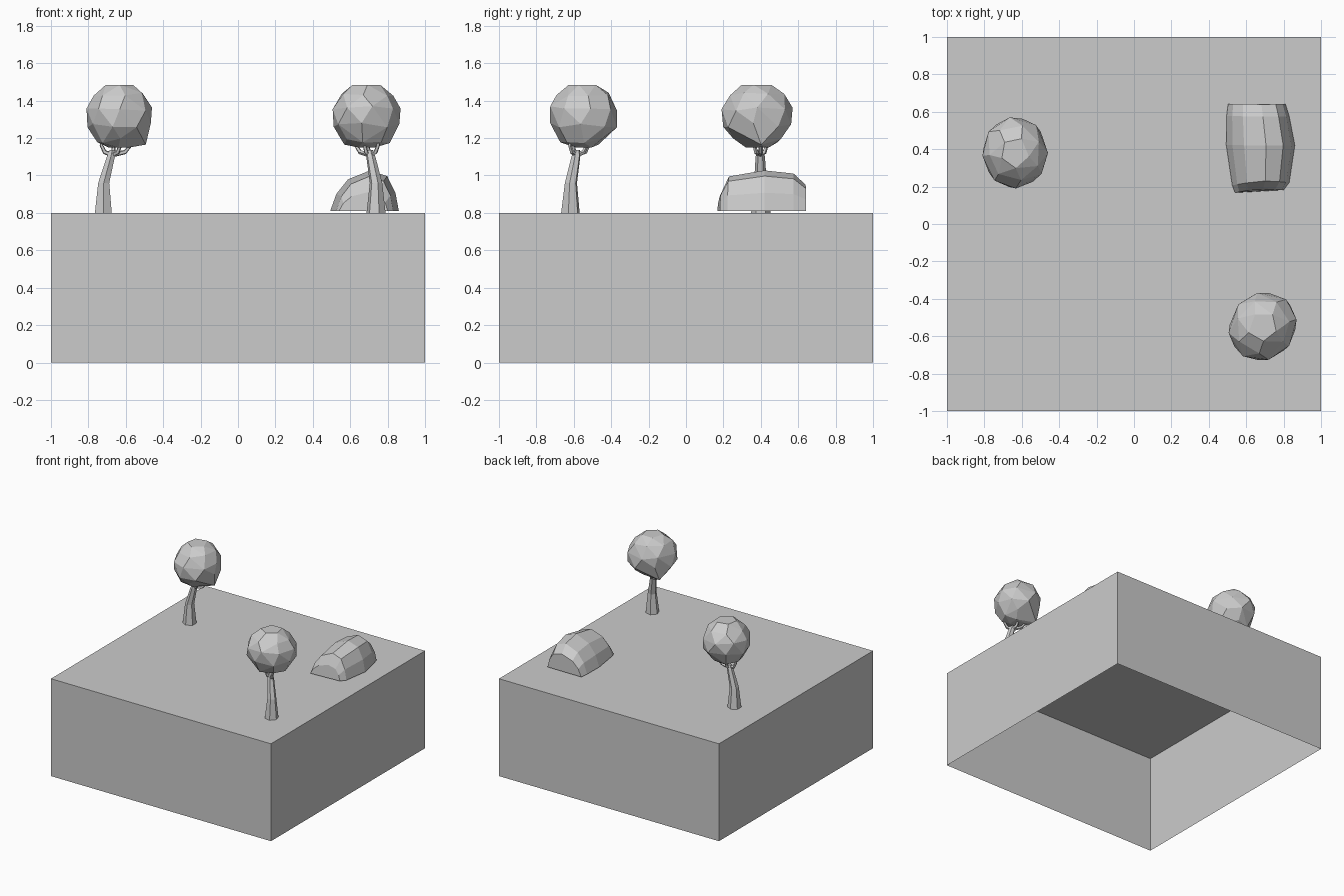
import bpy, bmesh, math, random
from mathutils import Vector, Matrix

if "Cube" in bpy.data.objects:
    bpy.data.objects.remove(bpy.data.objects["Cube"])

random.seed(4)
TOP = 0.8


def make_object(name, bm, matrix=None):
    if matrix:
        bm.transform(matrix)
    bmesh.ops.recalc_face_normals(bm, faces=bm.faces)
    mesh = bpy.data.meshes.new(name)
    bm.to_mesh(mesh)
    bm.free()
    obj = bpy.data.objects.new(name, mesh)
    bpy.context.collection.objects.link(obj)
    return obj


def tube(bm, path, radii, sides, flat=False):
    pts = [Vector(p) for p in path]
    rings = []
    for i, (p, r) in enumerate(zip(pts, radii)):
        t = Vector((0, 0, 1)) if flat else pts[min(i + 1, len(pts) - 1)] - pts[max(i - 1, 0)]
        t.normalize()
        u = Vector((0, 1, 0)) - t * t.y
        u.normalize()
        v = t.cross(u)
        angles = [math.tau * k / sides for k in range(sides)]
        rings.append([bm.verts.new(p + r * (math.cos(a) * u + math.sin(a) * v)) for a in angles])
    for a, b in zip(rings, rings[1:]):
        for k in range(sides):
            j = (k + 1) % sides
            bm.faces.new((a[k], a[j], b[j], b[k]))
    bm.faces.new(rings[0])
    bm.faces.new(rings[-1])


# Ground block: five sides, open underneath
bm = bmesh.new()
bmesh.ops.create_cube(bm, size=1, matrix=Matrix.Translation((0, 0, TOP / 2)) @ Matrix.Diagonal((2, 2, TOP, 1)))
bottom = [f for f in bm.faces if f.normal.z < -0.5]
bmesh.ops.delete(bm, geom=bottom, context='FACES_ONLY')
make_object("ground_block", bm)


# Canopy: faceted hull of jittered rings, with one low corner bulge
def canopy():
    bm = bmesh.new()
    rings = [(1.15, .06, 4), (1.185, .125, 7), (1.27, .18, 8), (1.36, .185, 8), (1.435, .145, 7), (1.485, .08, 5)]
    points = [Vector((.15, .02, 1.165))]
    for i, (z, r, n) in enumerate(rings):
        inner = 0 < i < len(rings) - 1
        for k in range(n):
            a = math.tau * (k + .37 * i) / n + random.uniform(-.1, .1)
            dz = random.uniform(-.015, .015) if inner else 0
            points.append(Vector((r * math.cos(a), r * math.sin(a), z + dz)))
    low = [min(p[i] for p in points) for i in range(3)]
    high = [max(p[i] for p in points) for i in range(3)]
    goal = ((-.175, .175), (-.195, .185), (1.15, 1.485))
    for p in points:
        q = [g[0] + (p[i] - low[i]) / (high[i] - low[i]) * (g[1] - g[0]) for i, g in enumerate(goal)]
        bm.verts.new(q)
    hull = bmesh.ops.convex_hull(bm, input=bm.verts)
    loose = [v for v in bm.verts if not v.link_faces]
    bmesh.ops.delete(bm, geom=loose, context='VERTS')
    bmesh.ops.dissolve_limit(bm, angle_limit=math.radians(7), verts=bm.verts, edges=bm.edges)
    return bm


# Trunk: leaning tapered stem
def trunk():
    bm = bmesh.new()
    tube(bm, [(-.085, .015, TOP), (-.083, .013, .96), (-.045, .012, 1.1), (-.037, .012, 1.135)],
         [.052, .034, .025, .017], 6, flat=True)
    return bm


# Branches: curved forks reaching into the canopy
def branches():
    bm = bmesh.new()
    for x, y in ((-.095, .01), (.06, .015), (-.03, .045), (.005, -.02)):
        bx, by = -.037, .012
        tube(bm, [(bx, by, 1.11), (bx + .7 * (x - bx), by + .7 * (y - by), 1.125),
                  (x, y, 1.16), (x - .1 * (x - bx), y, 1.215)],
             [.014, .012, .010, .008], 5)
    return bm


state = random.getstate()
for side, x, y, turn in (("left", -.635, .385, 0), ("right", .685, -.55, 138)):
    random.setstate(state)
    place = Matrix.Translation((x, y, 0)) @ Matrix.Rotation(math.radians(turn), 4, 'Z')
    make_object(side + "_tree_canopy", canopy(), place)
    make_object(side + "_tree_trunk", trunk(), place)
    make_object(side + "_tree_branches", branches(), place)

# Boulder: arched cross-sections lofted along y (y, left, right, crest height)
bm = bmesh.new()
base = .81
sections = [(.19, .54, .80, .10), (.23, .525, .83, .185), (.42, .493, .86, .217),
            (.575, .495, .83, .20), (.64, .503, .81, .14)]
arch = [(0, 0), (.09, .42), (.26, .78), (.58, 1), (.83, .86), (.95, .45), (1, 0)]
rows = []
for i, (y, left, right, h) in enumerate(sections):
    row = []
    for u, w in arch:
        yy = y - (.05 if i < 2 else -.005) * (1 - w) * math.sin(math.pi * min(1, .15 + u * .8))
        row.append(bm.verts.new((left + u * (right - left), yy, base + w * h)))
    rows.append(row)
for a, b in zip(rows, rows[1:]):
    for k in range(len(arch) - 1):
        bm.faces.new((a[k], a[k + 1], b[k + 1], b[k]))
bm.faces.new(rows[0])
bm.faces.new(rows[-1])
bm.faces.new([r[0] for r in rows] + [r[-1] for r in reversed(rows)])
make_object("boulder", bm)
